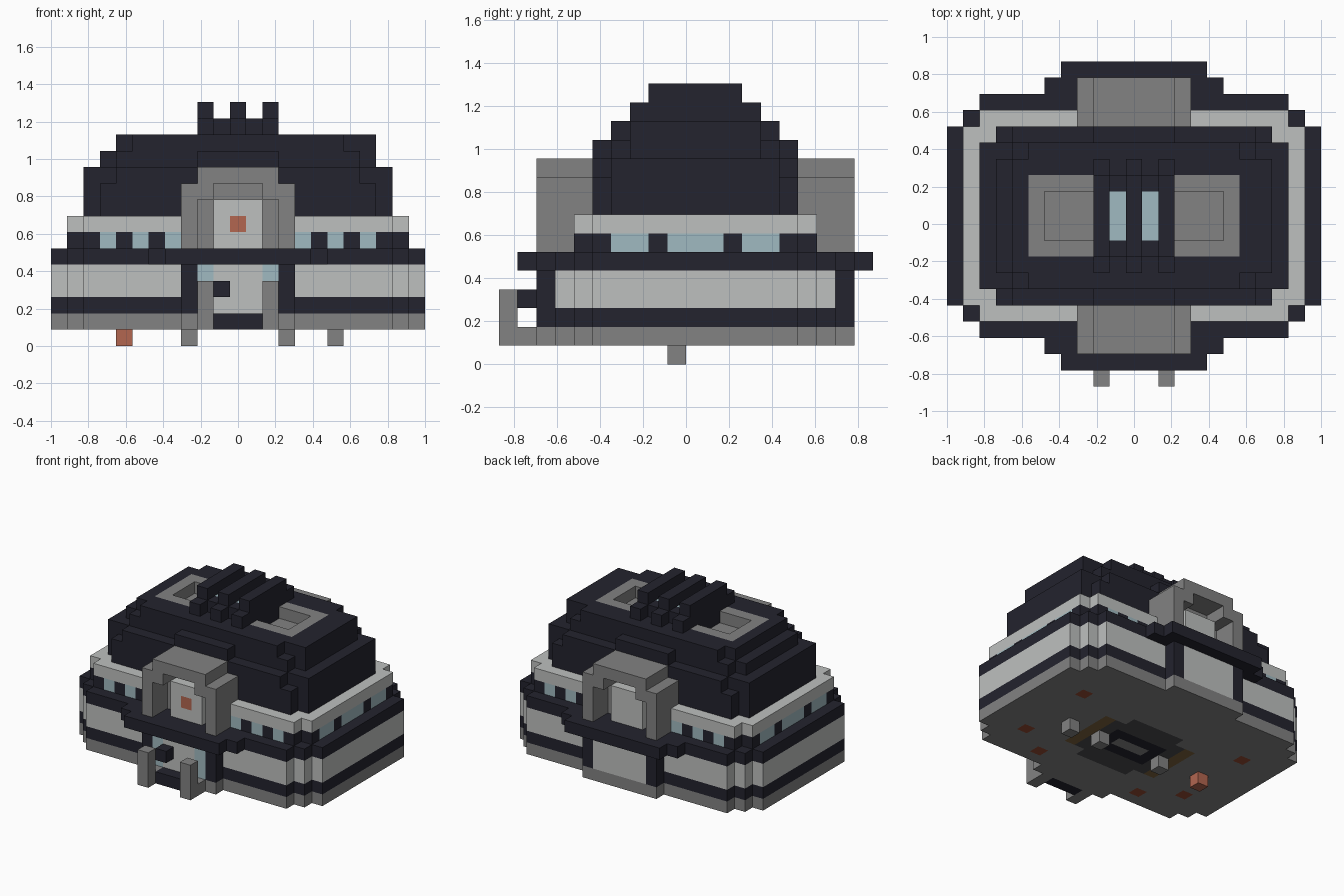
import bpy
import bmesh
from mathutils import Vector

cube = bpy.data.objects.get("Cube")
if cube:
    bpy.data.objects.remove(cube, do_unlink=True)

V = 2 / 23          # edge of one building block
cells = {}          # block position -> (part, colour)


def linear(c):
    c /= 255
    return c / 12.92 if c <= 0.04045 else ((c + 0.055) / 1.055) ** 2.4


def colour(name, *rgb):
    mat = bpy.data.materials.new(name)
    mat.use_nodes = True
    value = (*[linear(c) for c in rgb], 1)
    mat.diffuse_color = value
    mat.node_tree.nodes["Principled BSDF"].inputs["Base Color"].default_value = value
    return mat


NAVY = colour("dark navy", 35, 35, 46)
GREY = colour("stone grey", 130, 130, 130)
PALE = colour("pale grey", 190, 192, 191)
GLASS = colour("window blue", 160, 186, 193)
ORANGE = colour("burnt orange", 178, 102, 80)
RUST = colour("rust", 150, 75, 50)
BROWN = colour("olive brown", 125, 100, 60)
CHARCOAL = colour("charcoal", 75, 75, 77)


def block(part, mat, xs, ys, zs, mirror=""):
    """Fill an inclusive range of blocks; no colour carves it away."""
    for i in range(xs[0], xs[1] + 1):
        for j in range(ys[0], ys[1] + 1):
            for k in range(zs[0], zs[1] + 1):
                for x in {i, -i} if "x" in mirror else {i}:
                    for y in {j, -j} if "y" in mirror else {j}:
                        if mat:
                            cells[x, y, k] = (part, mat)
                        else:
                            cells.pop((x, y, k), None)


def storey(part, mat, zs, outline):
    """Stepped plan made of centred rectangles (half width, half depth)."""
    for w, d in outline:
        block(part, mat, (-w, w), (-d, d), zs)


# Ground storey and ledge
walls = [(11, 5), (10, 6), (9, 7), (3, 8)]
storey("foundation", GREY, (1, 1), walls)
storey("lower_band", NAVY, (2, 2), walls)
storey("lower_walls", PALE, (3, 4), walls)
storey("ledge", NAVY, (5, 5), walls[:3] + [(5, 8), (4, 9)])

# Upper storey with window strip
upper = [(10, 5), (9, 6)]
storey("window_band", NAVY, (6, 6), upper)
storey("upper_trim", PALE, (7, 7), upper)
for x in (4, 6, 8):
    block("windows", GLASS, (x, x), (6, 6), (6, 6), "xy")
for ys in ((-1, 1), (3, 4)):
    block("windows", GLASS, (10, 10), ys, (6, 6), "xy")

# Stepped roof
storey("roof", NAVY, (8, 9), [(9, 4), (8, 5)])
storey("roof", NAVY, (10, 10), [(9, 4), (7, 5)])
storey("roof", NAVY, (11, 11), [(8, 3), (7, 4), (2, 5)])
storey("roof", NAVY, (12, 12), [(7, 3), (6, 4)])
block("roof", NAVY, (8, 8), (-3, 3), (12, 12))

# Recessed roof wells with grey rims
block("roof_well", GREY, (3, 6), (-2, 2), (11, 12), "x")
block("roof_well", None, (3, 5), (-1, 1), (12, 12), "x")

# Ribs and skylights on the crown
block("skylight_bed", NAVY, (-2, 2), (-2, 2), (13, 13))
block("skylight", GLASS, (1, 1), (-1, 1), (13, 13), "x")
for x in (-2, 0, 2):
    block("roof_ribs", NAVY, (x, x), (-3, 3), (13, 13))
    block("roof_ribs", NAVY, (x, x), (-2, 2), (14, 14))

# Grey portals on front and back, each holding a pale panel
block("portal", GREY, (-3, 3), (5, 8), (6, 9), "y")
block("portal", GREY, (-2, 2), (5, 8), (10, 10), "y")
block("portal", None, (-2, 2), (7, 8), (6, 8), "y")
block("portal", None, (-1, 1), (7, 8), (9, 9), "y")
block("portal_panel", PALE, (-1, 1), (7, 7), (6, 8), "y")
block("emblem_block", ORANGE, (0, 0), (-7, -7), (7, 7))

# Entrance and rear panel
block("door_columns", NAVY, (3, 3), (8, 8), (2, 4), "xy")
block("rear_panel", PALE, (-2, 2), (8, 8), (2, 4))
block("door", PALE, (-1, 1), (-8, -8), (2, 4))
block("side_glass", GLASS, (2, 2), (-8, -8), (2, 4), "x")
block("door_handle", NAVY, (-1, -1), (-9, -9), (3, 3))
block("door_step", NAVY, (-1, 1), (-9, -9), (1, 1))
block("gate_posts", GREY, (2, 2), (-10, -9), (1, 1), "x")
block("gate_posts", GREY, (2, 2), (-10, -10), (1, 3), "x")

# Underside markings
block("under_arcs", BROWN, (4, 4), (-3, 1), (1, 1), "x")
block("under_disc", CHARCOAL, (-3, 3), (-3, 1), (1, 1))
block("under_disc", CHARCOAL, (-2, 2), (-4, 2), (1, 1))
block("under_core", NAVY, (-2, 2), (-2, 0), (1, 1))
block("under_bar", GREY, (-1, 1), (-1, -1), (1, 1))
for x, y in ((8, 3), (8, -4), (5, -6)):
    block("under_lamps", RUST, (x, x), (y, y), (1, 1), "x")

# Short feet
for x in (-3, 3, 6):
    block("feet", GREY, (x, x), (-1, -1), (0, 0))
block("orange_foot", ORANGE, (-7, -7), (-1, -1), (0, 0))


def build(part):
    """Skin the exposed sides of one part's blocks."""
    bm = bmesh.new()
    mat = None
    for pos, (name, m) in cells.items():
        if name != part:
            continue
        mat = m
        centre = Vector((pos[0], pos[1] + 0.5, pos[2] + 0.5))
        for axis in range(3):
            for sign in (-1, 1):
                near = list(pos)
                near[axis] += sign
                if tuple(near) in cells:
                    continue
                n, u, w = Vector(), Vector(), Vector()
                n[axis] = sign / 2
                u[(axis + 1) % 3] = 0.5
                w[(axis + 2) % 3] = sign / 2
                corners = (-u - w, u - w, u + w, w - u)
                bm.faces.new([bm.verts.new((centre + n + c) * V) for c in corners])
    bmesh.ops.remove_doubles(bm, verts=bm.verts, dist=V / 100)
    mesh = bpy.data.meshes.new(part)
    bm.to_mesh(mesh)
    bm.free()
    mesh.materials.append(mat)
    bpy.context.collection.objects.link(bpy.data.objects.new(part, mesh))


for part in sorted({p for p, m in cells.values()}):
    build(part)
